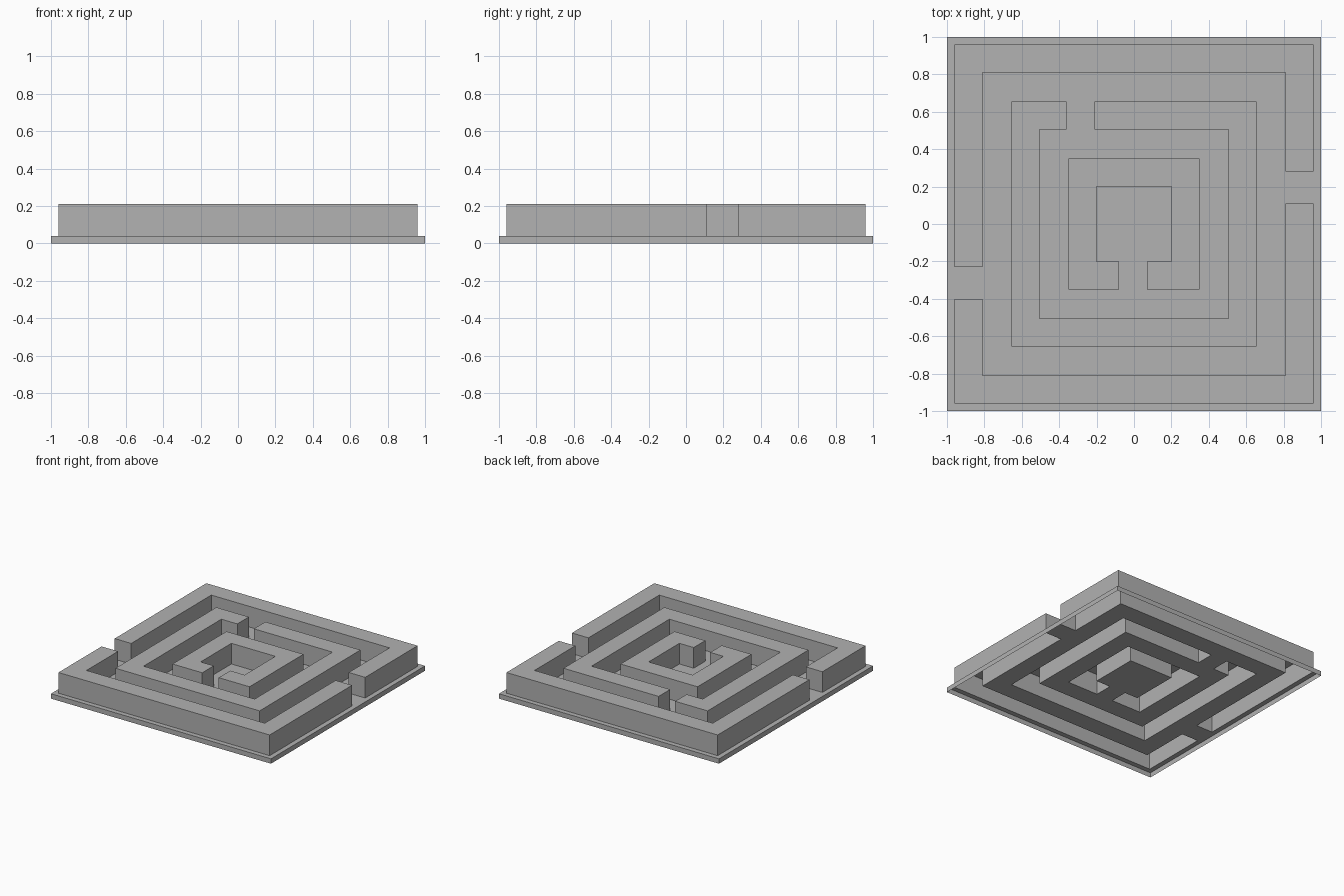
import bpy, bmesh

cube = bpy.data.objects.get("Cube")
if cube:
    bpy.data.objects.remove(cube, do_unlink=True)

FLOOR_Z, WALL_Z, EDGE = 0.04, 0.21, 1.0

# Each square wall: outer half-size, inner half-size, gaps (x0, x1, y0, y1)
WALLS = {
    "outer_wall": (0.96, 0.81, [(-0.96, -0.81, -0.40, -0.23), (0.81, 0.96, 0.11, 0.28)]),
    "middle_wall": (0.655, 0.505, [(-0.36, -0.21, 0.505, 0.655)]),
    "inner_wall": (0.35, 0.20, [(-0.08, 0.07, -0.35, -0.20)]),
}

grey = bpy.data.materials.new("stone_grey")
grey.use_nodes = True
COLOUR = (0.445, 0.445, 0.445, 1)
grey.diffuse_color = COLOUR
grey.node_tree.nodes["Principled BSDF"].inputs["Base Color"].default_value = COLOUR

# Grid lines that all wall sides and gap ends fall on
xs, ys = {-EDGE, EDGE}, {-EDGE, EDGE}
for outer, inner, gaps in WALLS.values():
    for s in (outer, inner):
        xs |= {s, -s}
        ys |= {s, -s}
    for x0, x1, y0, y1 in gaps:
        xs |= {x0, x1}
        ys |= {y0, y1}
xs, ys = sorted(xs), sorted(ys)


def in_wall(name, x, y):
    outer, inner, gaps = WALLS[name]
    in_gap = any(x0 < x < x1 and y0 < y < y1 for x0, x1, y0, y1 in gaps)
    return inner < max(abs(x), abs(y)) < outer and not in_gap


def on_floor(x, y):
    return not any(in_wall(name, x, y) for name in WALLS)


def on_rim(edge):
    """True for edges along the outside of the base."""
    mid = (edge.verts[0].co + edge.verts[1].co) / 2
    return max(abs(mid.x), abs(mid.y)) > EDGE - 0.001


def shell(name, covers, bottom, top, has_skirt):
    """Flat top over the covered cells, with sides dropped from its border."""
    bm = bmesh.new()
    for x0, x1 in zip(xs, xs[1:]):
        for y0, y1 in zip(ys, ys[1:]):
            if covers((x0 + x1) / 2, (y0 + y1) / 2):
                corners = ((x0, y0), (x1, y0), (x1, y1), (x0, y1))
                bm.faces.new([bm.verts.new((x, y, top)) for x, y in corners])
    bmesh.ops.remove_doubles(bm, verts=bm.verts[:], dist=0.0001)
    border = [e for e in bm.edges if e.is_boundary and has_skirt(e)]
    new = bmesh.ops.extrude_edge_only(bm, edges=border)["geom"]
    verts = [v for v in new if isinstance(v, bmesh.types.BMVert)]
    bmesh.ops.translate(bm, verts=verts, vec=(0, 0, bottom - top))
    # Outward normals on the open shell
    bmesh.ops.recalc_face_normals(bm, faces=bm.faces[:])
    bm.normal_update()
    if sum(f.normal.z for f in bm.faces) < 0:
        bmesh.ops.reverse_faces(bm, faces=bm.faces[:])
    mesh = bpy.data.meshes.new(name)
    bm.to_mesh(mesh)
    bm.free()
    mesh.materials.append(grey)
    bpy.context.collection.objects.link(bpy.data.objects.new(name, mesh))


# Base tray, open beneath, with the wall footprints left open
shell("maze_floor", on_floor, 0, FLOOR_Z, on_rim)

# Hollow walls
for wall in WALLS:
    shell(wall, lambda x, y: in_wall(wall, x, y), FLOOR_Z, WALL_Z, lambda e: True)
